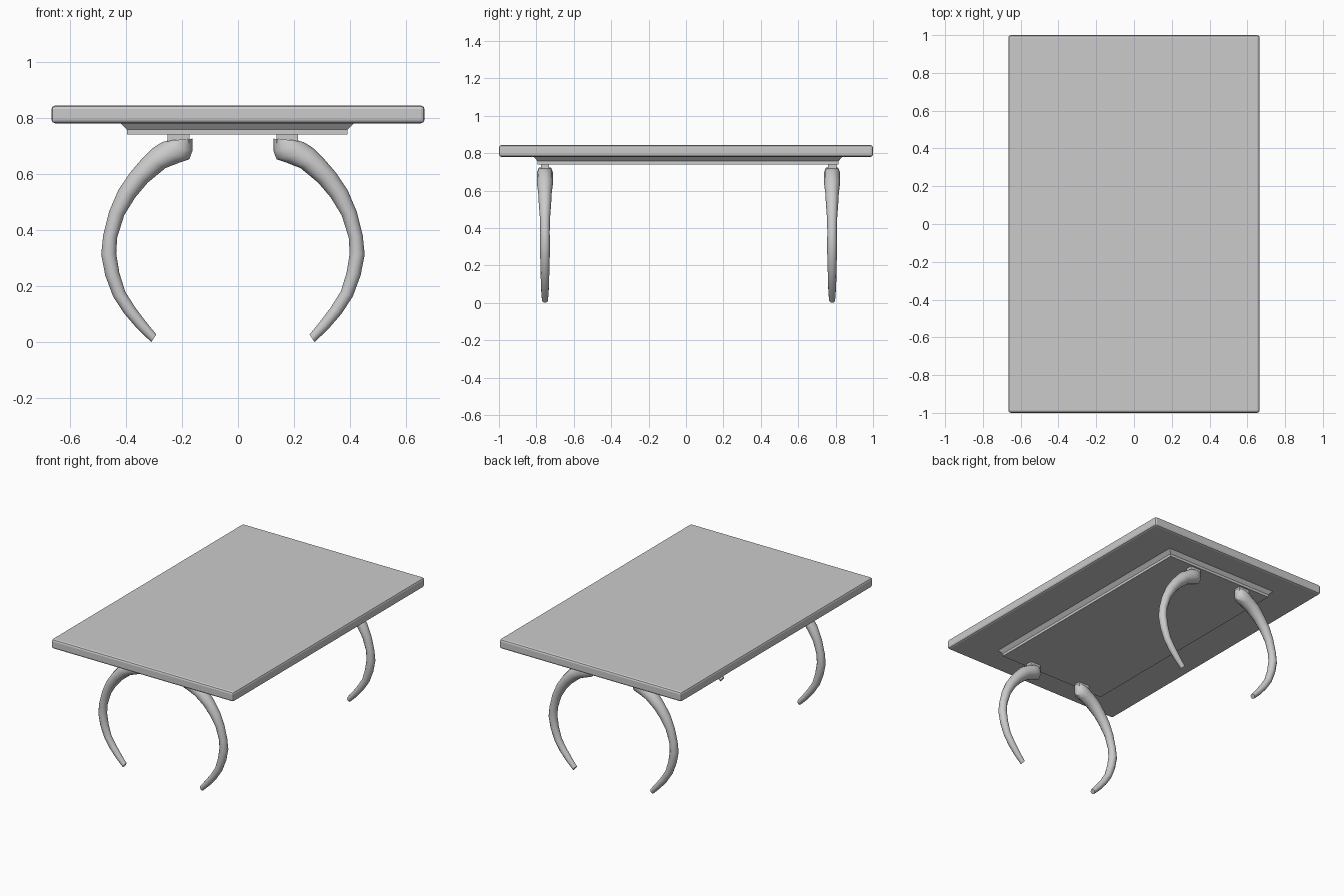
import bpy, bmesh, math
from mathutils import Vector

if "Cube" in bpy.data.objects:
    bpy.data.objects.remove(bpy.data.objects["Cube"])


def make_object(name, bm, location=(0, 0, 0)):
    bmesh.ops.recalc_face_normals(bm, faces=bm.faces)
    mesh = bpy.data.meshes.new(name)
    bm.to_mesh(mesh)
    bm.free()
    obj = bpy.data.objects.new(name, mesh)
    obj.location = location
    bpy.context.collection.objects.link(obj)
    return obj


def loft(bm, rings):
    """Skin a list of equal-length vertex rings and cap both ends."""
    rows = [[bm.verts.new(p) for p in ring] for ring in rings]
    n = len(rows[0])
    for a, b in zip(rows, rows[1:]):
        for i in range(n):
            j = (i + 1) % n
            bm.faces.new((a[i], a[j], b[j], b[i]))
    bm.faces.new(rows[0])
    bm.faces.new(rows[-1])


def rect(hx, hy, z):
    return [(-hx, -hy, z), (hx, -hy, z), (hx, hy, z), (-hx, hy, z)]


def mirror_to_corners(obj):
    mod = obj.modifiers.new("four_corners", "MIRROR")
    mod.use_axis = (True, True, False)
    mod.use_mirror_merge = False


# Table top with softened edges
bm = bmesh.new()
loft(bm, [rect(0.665, 1.0, 0.78), rect(0.665, 1.0, 0.843)])
top = make_object("table_top", bm)
bevel = top.modifiers.new("soft_edge", "BEVEL")
bevel.width = 0.013
bevel.segments = 2

# Panel under the top: sloped moulding, then a straight edge
bm = bmesh.new()
loft(bm, [rect(0.417, 0.825, 0.781), rect(0.393, 0.805, 0.757),
          rect(0.393, 0.805, 0.74)])
make_object("under_panel", bm, (-0.003, 0.011, 0))

# Horn-shaped legs: outer and inner silhouette points (x, z) from top to foot
LEG_CENTRE = (-0.018, 0.0135, 0)
LEG_Y = -0.7675
SIDES = 12
outer = [(-.234, .718), (-.252, .7125), (-.270, .702), (-.291, .6875),
         (-.323, .655), (-.366, .605), (-.409, .541), (-.441, .466),
         (-.4625, .380), (-.4695, .3125), (-.455, .2375), (-.427, .1625),
         (-.3875, .102), (-.341, .048), (-.291, 0)]
inner = [(-.145, .725), (-.145, .680), (-.155, .652), (-.1875, .641),
         (-.241, .620), (-.304, .568), (-.348, .516), (-.3875, .452),
         (-.4125, .373), (-.416, .316), (-.405, .248), (-.384, .180),
         (-.348, .123), (-.309, .0715), (-.273, .027)]
rings = []
for k, (o, i) in enumerate(zip(outer, inner)):
    o, i = Vector((o[0], 0, o[1])), Vector((i[0], 0, i[1]))
    mid, half = (o + i) / 2, (o - i) / 2
    width = 0.033 if k == 0 else min(half.length, 0.043)
    ring = []
    for s in range(SIDES):
        a = 2 * math.pi * s / SIDES
        ring.append(mid + half * math.cos(a)
                    + Vector((0, LEG_Y + width * math.sin(a), 0)))
    rings.append(ring)
bm = bmesh.new()
loft(bm, rings)
legs = make_object("curved_legs", bm, LEG_CENTRE)
bpy.context.view_layer.objects.active = legs
legs.select_set(True)
bpy.ops.object.shade_smooth_by_angle(angle=math.radians(40))
mirror_to_corners(legs)

# Mounting blocks between legs and panel
bm = bmesh.new()
loft(bm, [[(x - 0.194, y + LEG_Y, z) for x, y, z in rect(0.0385, 0.0225, h)]
          for h in (0.71, 0.742)])
mirror_to_corners(make_object("leg_mounts", bm, LEG_CENTRE))
